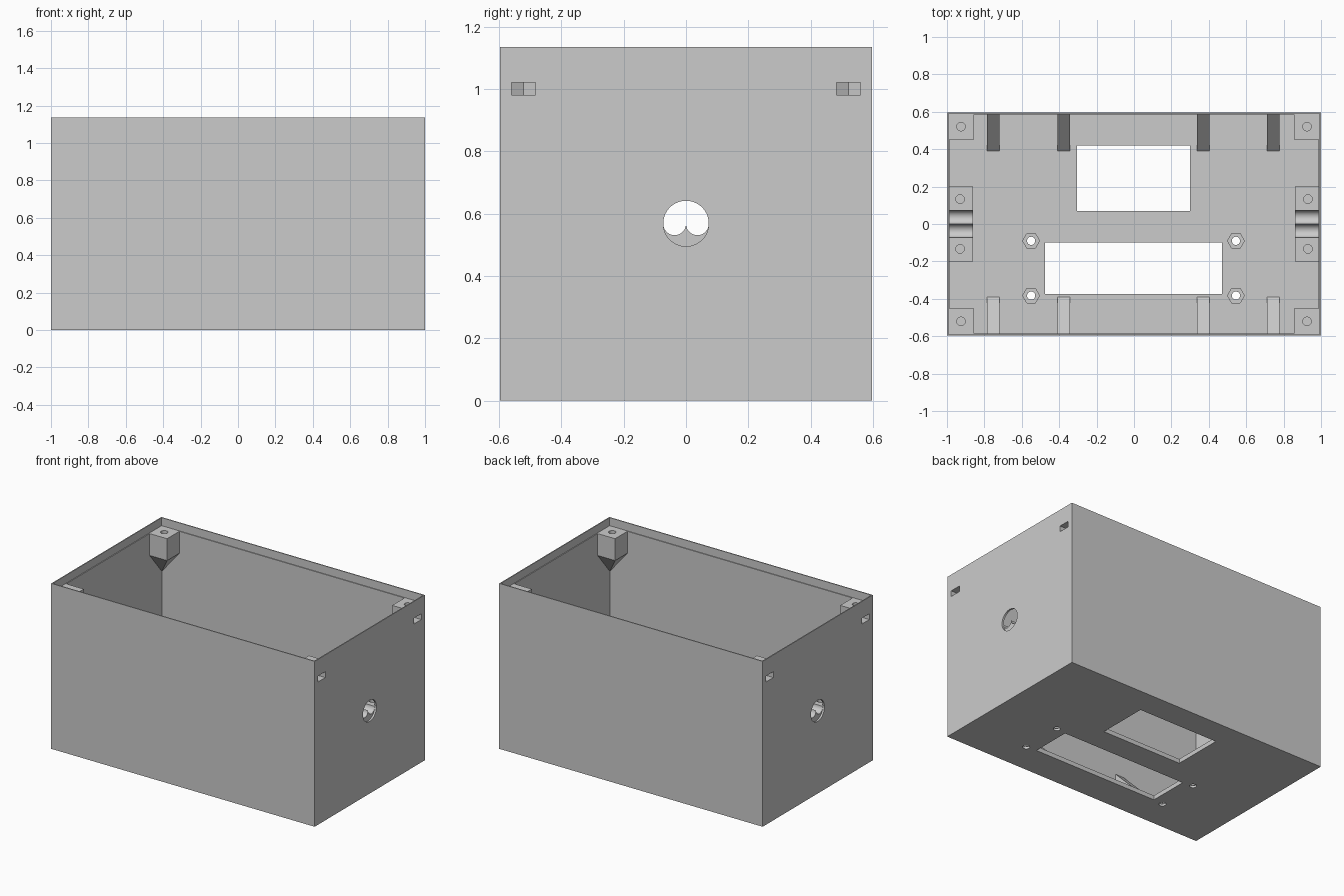
import bpy, bmesh, math
from itertools import product

if "Cube" in bpy.data.objects:
    bpy.data.objects.remove(bpy.data.objects["Cube"], do_unlink=True)

grey = bpy.data.materials.new("light_grey_plastic")
grey.use_nodes = True
grey.diffuse_color = (0.6, 0.6, 0.6, 1)
grey.node_tree.nodes["Principled BSDF"].inputs["Base Color"].default_value = (0.6, 0.6, 0.6, 1)

# Overall dimensions
HX, HY, HEIGHT = 1.0, 0.597, 1.135
WALL, LIP, FLOOR = 0.0125, 0.007, 0.03
LEDGE = 1.08
IX, IY = HX - WALL, HY - WALL
POST, POST_BASE, POST_TIP = 0.133, 0.93, 0.77
SADDLE_TOP = 0.567


def solid(name, points):
    """Convex solid wrapped around the given points."""
    bm = bmesh.new()
    for p in points:
        bm.verts.new(p)
    bmesh.ops.convex_hull(bm, input=bm.verts[:])
    bmesh.ops.dissolve_limit(bm, angle_limit=0.01, verts=bm.verts[:], edges=bm.edges[:])
    bmesh.ops.recalc_face_normals(bm, faces=bm.faces[:])
    mesh = bpy.data.meshes.new(name)
    bm.to_mesh(mesh)
    bm.free()
    mesh.materials.append(grey)
    obj = bpy.data.objects.new(name, mesh)
    bpy.context.collection.objects.link(obj)
    return obj


def box(name, xs, ys, zs):
    return solid(name, product(xs, ys, zs))


def prism(name, center, r, span, sides=32, axis="z"):
    """Regular prism along z or x; center gives the other two coordinates."""
    points = []
    for i, t in product(range(sides), span):
        a = 2 * math.pi * i / sides
        u, v = center[0] + r * math.cos(a), center[1] + r * math.sin(a)
        points.append((u, v, t) if axis == "z" else (t, u, v))
    return solid(name, points)


def cut(target, cutters):
    """Subtract each cutter, bake the result and discard the cutters."""
    for c in cutters:
        c.hide_render = True
        mod = target.modifiers.new("cut", "BOOLEAN")
        mod.operation, mod.solver, mod.object = "DIFFERENCE", "EXACT", c
    bpy.context.view_layer.update()
    deps = bpy.context.evaluated_depsgraph_get()
    mesh = bpy.data.meshes.new_from_object(target.evaluated_get(deps))
    target.modifiers.clear()
    target.data = mesh
    for c in cutters:
        bpy.data.objects.remove(c, do_unlink=True)


def nut_slot(sx, sy):
    """Side slot with a hexagonal end for a captive nut."""
    cx, cy, zs = sx * 0.925, sy * 0.521, (0.98, 1.02)
    hexagon = [(cx + 0.045 * math.cos(math.pi * i / 3), cy + 0.045 * math.sin(math.pi * i / 3)) for i in range(6)]
    mouth = [(sx * 1.1, cy - 0.039), (sx * 1.1, cy + 0.039)]
    return solid("nut_slot_cutter", [(x, y, z) for x, y in hexagon + mouth for z in zs])


# Open case with stepped rim, floor windows, cable holes and nut slots
case = box("case_shell", (-HX, HX), (-HY, HY), (0, HEIGHT))
cutters = [
    box("cavity", (-IX, IX), (-IY, IY), (FLOOR, HEIGHT + 0.1)),
    box("rim_step", (LIP - HX, HX - LIP), (LIP - HY, HY - LIP), (LEDGE, HEIGHT + 0.1)),
    box("short_window", (-0.305, 0.3), (0.07, 0.42), (-0.1, 0.1)),
    box("long_window", (-0.475, 0.47), (-0.375, -0.1), (-0.1, 0.1)),
    prism("cable_hole", (0, 0.568), 0.073, (-1.1, 1.1), 64, "x"),
]
for x, y in product((-0.55, 0.545), (-0.09, -0.383)):
    cutters.append(prism("screw_hole", (x, y), 0.022, (-0.1, 0.1)))
    cutters.append(prism("nut_recess", (x, y), 0.045, (0.015, 0.1), 6))
cutters += [nut_slot(sx, sy) for sx, sy in product((-1, 1), repeat=2)]
cut(case, cutters)
parts = [case]

# Corner lid posts, tapering down into the corners
for (side, sx), (end, sy) in product((("right", -1), ("left", 1)), (("front", -1), ("back", 1))):
    xs, ys = (sx * IX, sx * (IX - POST)), (sy * IY, sy * (IY - POST))
    post = solid(f"{end}_{side}_lid_post",
                 list(product(xs, ys, (POST_BASE, LEDGE))) + [(xs[0], ys[0], POST_TIP)])
    cut(post, [nut_slot(sx, sy),
               prism("screw_hole", (sx * 0.925, sy * 0.521), 0.023, (0.92, 1.2))])
    parts.append(post)

# Twin-groove cable saddles on the side walls
for side, sx in (("right", -1), ("left", 1)):
    wall, inner = sx * IX, sx * (IX - 0.127)
    points = list(product((wall, inner), (-0.2, 0.2), (0.42, SADDLE_TOP)))
    points += [(wall, y, 0.28) for y in (-0.2, 0.2)]
    saddle = solid(f"{side}_cable_saddle", points)
    cutters = []
    for sy in (-1, 1):
        cutters.append(prism("groove", (sy * 0.0365, SADDLE_TOP), 0.0363, (sx * 0.8, sx * 1.1), 48, "x"))
        cutters.append(prism("screw_hole", (sx * 0.93, sy * 0.133), 0.023, (0.43, 0.7)))
    cut(saddle, cutters)
    parts.append(saddle)

# Triangular gussets between floor and long walls
for (end, sy), (i, x) in product((("front", -1), ("back", 1)), enumerate((-0.752, -0.376, 0.37, 0.745))):
    profile = ((IY, FLOOR), (IY - 0.195, FLOOR), (IY, FLOOR + 0.195))
    parts.append(solid(f"{end}_gusset_{i + 1}",
                       [(x + dx, sy * y, z) for dx in (-0.033, 0.033) for y, z in profile]))

# Smooth round surfaces, keep hard edges
bpy.ops.object.select_all(action="DESELECT")
for p in parts:
    p.select_set(True)
bpy.context.view_layer.objects.active = case
bpy.ops.object.shade_smooth_by_angle(angle=math.radians(30))
